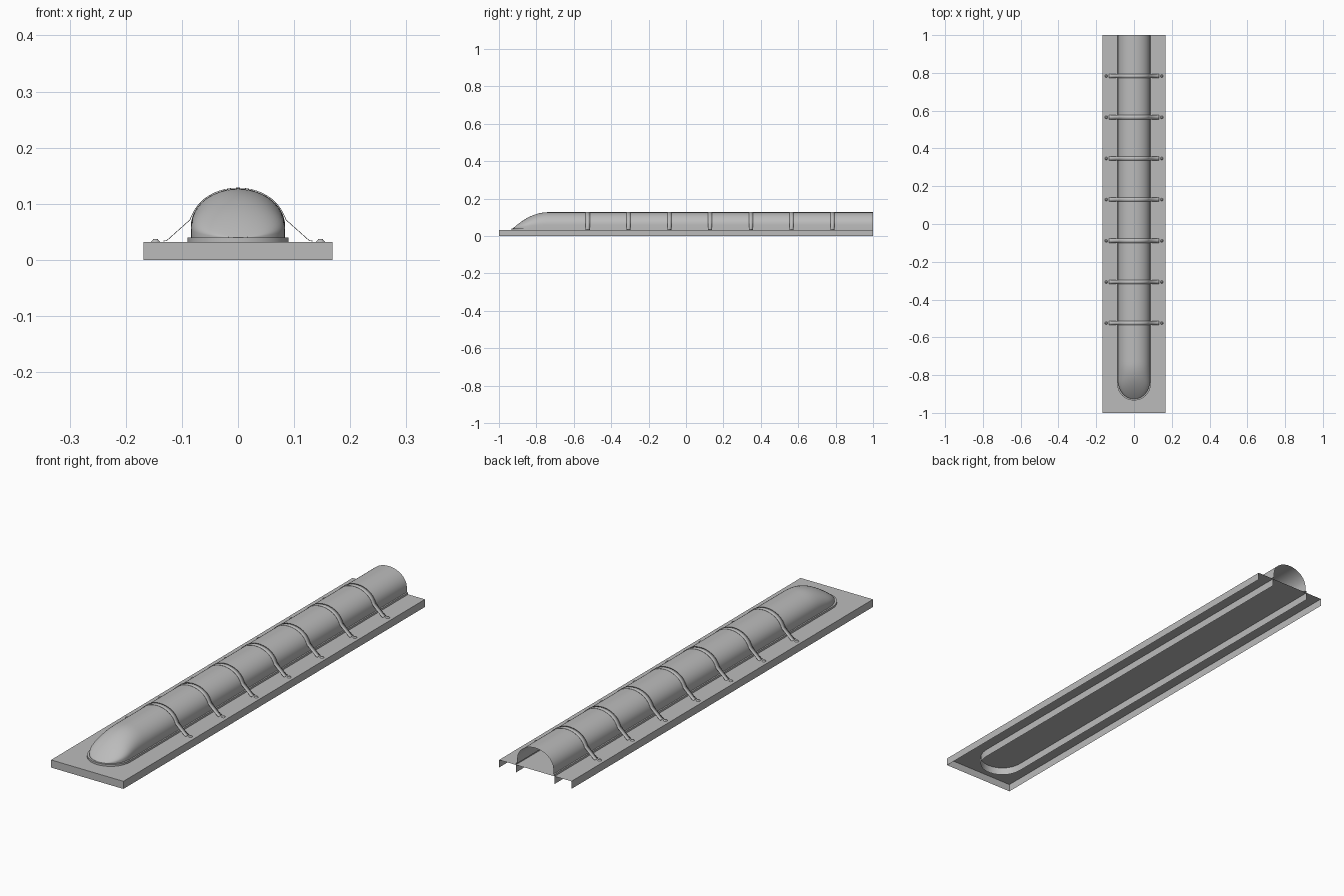
import bpy, bmesh, math

if "Cube" in bpy.data.objects:
    bpy.data.objects.remove(bpy.data.objects["Cube"])

grey = bpy.data.materials.new("plain grey")
grey.use_nodes = True
COLOR = (0.5, 0.5, 0.5, 1)
grey.diffuse_color = COLOR
grey.node_tree.nodes["Principled BSDF"].inputs["Base Color"].default_value = COLOR

BASE_W, BASE_H = 0.168, 0.032
TUBE_W, LIP_W, LIP_Z, TOP = 0.084, 0.090, 0.040, 0.127
SPRING, NOSE, NOSE_LEN = 0.060, -0.926, 0.10


def add_object(name, bm, smooth=None):
    bmesh.ops.recalc_face_normals(bm, faces=bm.faces)
    mesh = bpy.data.meshes.new(name)
    bm.to_mesh(mesh)
    bm.free()
    mesh.materials.append(grey)
    obj = bpy.data.objects.new(name, mesh)
    bpy.context.collection.objects.link(obj)
    if smooth:
        bpy.ops.object.select_all(action='DESELECT')
        obj.select_set(True)
        bpy.context.view_layer.objects.active = obj
        bpy.ops.object.shade_smooth_by_angle(angle=math.radians(smooth))
    return obj


def loft(name, rows, smooth=None):
    """Skin a list of equally long point rows."""
    bm = bmesh.new()
    grid = [[bm.verts.new(p) for p in row] for row in rows]
    for a, b in zip(grid, grid[1:]):
        for i in range(len(a) - 1):
            bm.faces.new((a[i], a[i + 1], b[i + 1], b[i]))
    bmesh.ops.remove_doubles(bm, verts=bm.verts, dist=0.00001)
    return add_object(name, bm, smooth)


def arch(steps=24, grow=0.0):
    """Points over the crown of the tube, from right to left."""
    angles = [math.pi * (1 - i / steps) for i in range(steps + 1)]
    return [((TUBE_W + grow) * math.cos(a),
             SPRING + (TOP + grow - SPRING) * math.sin(a)) for a in angles]


def plan_width(s):
    s = min(max(s, 0), 1)
    return (1 - (1 - s) ** 2.3) ** 0.5


# Base tray: a top plate with walls on the front and sides, open below and behind
bm = bmesh.new()
bmesh.ops.create_cube(bm, size=1)
for v in bm.verts:
    v.co.x *= 2 * BASE_W
    v.co.y *= 2
    v.co.z = (v.co.z + 0.5) * BASE_H
bm.normal_update()
bmesh.ops.delete(bm, geom=[f for f in bm.faces if f.normal.z < -0.5 or f.normal.y > 0.5],
                 context='FACES_ONLY')
add_object("base_tray", bm)

# Tube cover with a sloping rounded nose
section = [(-TUBE_W, LIP_Z)] + arch() + [(TUBE_W, LIP_Z)]
stations = [NOSE + 0.2 * (i / 24) ** 2 for i in range(25)] + [1.0]
rows = []
for y in stations:
    t = min((y - NOSE) / 0.19, 1)
    rise = 1 - (1 - t) ** 2
    w = plan_width((y - NOSE) / NOSE_LEN)
    rows.append([(x * w, y, LIP_Z + (z - LIP_Z) * rise) for x, z in section])
loft("tube_cover", rows, 40)


# Lip and skirt around the foot of the tube, following its rounded plan
def outline(half_width, tip):
    half = [(half_width * plan_width((i / 16) ** 2), tip + NOSE_LEN * (i / 16) ** 2)
            for i in range(17)] + [(half_width, 1.0)]
    return [(-x, y) for x, y in reversed(half)] + half[1:]


inner = outline(TUBE_W, NOSE)
outer = outline(LIP_W, NOSE - 0.008)
loft("lip_and_skirt", [[(x, y, LIP_Z) for x, y in inner],
                       [(x, y, LIP_Z) for x, y in outer],
                       [(x, y, 0.0) for x, y in outer]], 40)

# Straps held down by a screw on each side
crown = [p for p in arch(24, 0.0012) if p[1] > 0.085]
left = [(0.086, 0.071), (0.127, 0.0345), (0.133, 0.0335)]
path = [(-x, z) for x, z in reversed(left)] + crown + left
for n in range(7):
    y = -0.525 + 0.218 * n
    strap = loft(f"strap_{n + 1}", [[(x, y + d, z) for x, z in path] for d in (-0.011, 0.011)], 25)
    solid = strap.modifiers.new("thickness", 'SOLIDIFY')
    solid.thickness = 0.0012
    solid.offset = 0
    for side, label in ((1, "left"), (-1, "right")):
        bm = bmesh.new()
        bmesh.ops.create_cone(bm, cap_ends=True, segments=12, radius1=0.008,
                              radius2=0.004, depth=0.005)
        bmesh.ops.translate(bm, verts=bm.verts, vec=(side * 0.147, y, BASE_H + 0.0025))
        add_object(f"screw_{label}_{n + 1}", bm)
